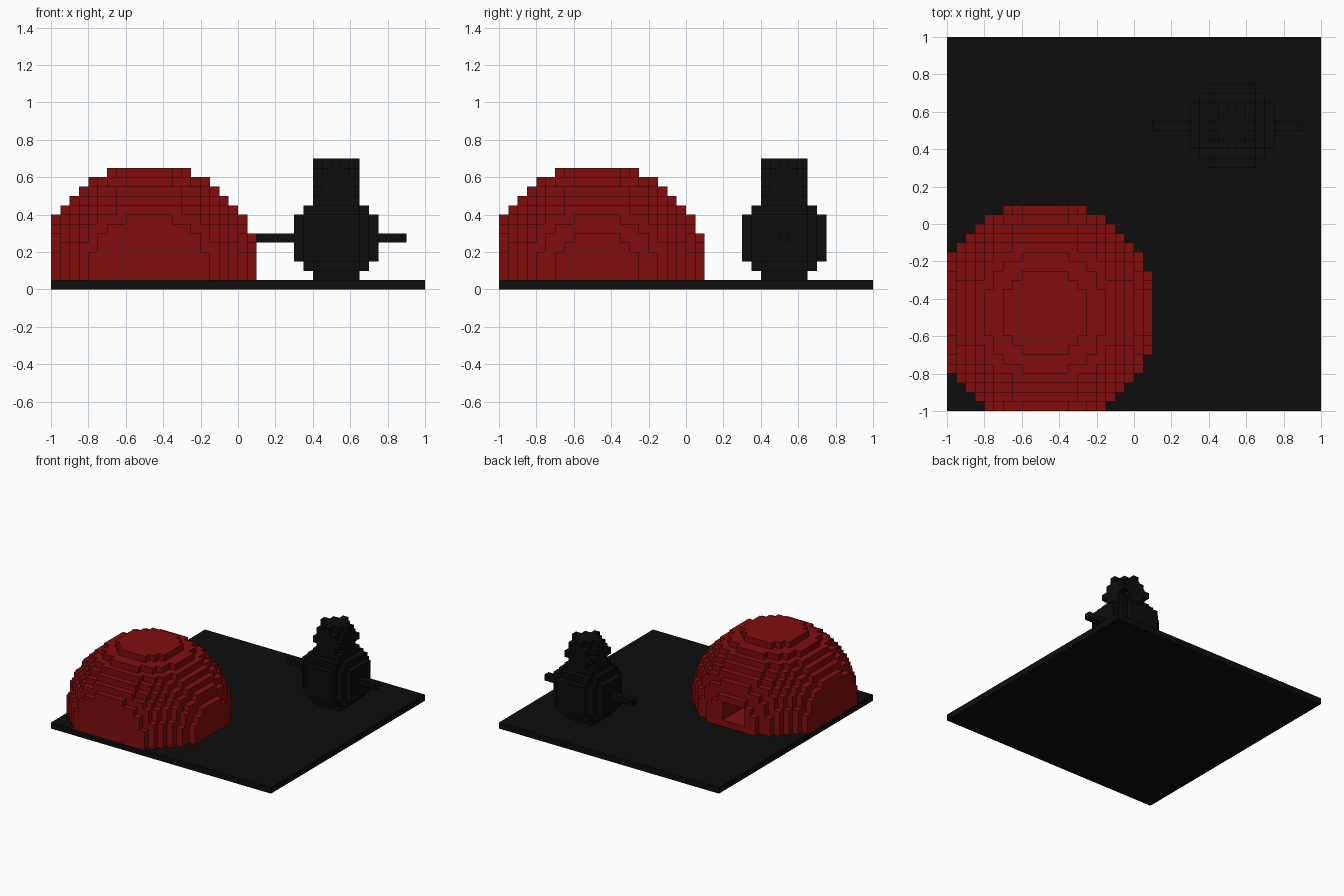
import bpy, bmesh
from mathutils import Vector

cube = bpy.data.objects.get("Cube")
if cube:
    bpy.data.objects.remove(cube, do_unlink=True)

V = 0.05      # block size
GRID = 40     # blocks along each side of the ground plate


def material(name, rgb):
    m = bpy.data.materials.new(name)
    m.diffuse_color = (*rgb, 1)
    m.use_nodes = True
    bsdf = next(n for n in m.node_tree.nodes if n.type == 'BSDF_PRINCIPLED')
    bsdf.inputs["Base Color"].default_value = (*rgb, 1)
    bsdf.inputs["Roughness"].default_value = 0.8
    return m


red = material("dark_red", (0.22, 0.004, 0.004))
black = material("near_black", (0.004, 0.004, 0.004))


def add_object(name, bm, mat):
    mesh = bpy.data.meshes.new(name)
    bm.to_mesh(mesh)
    bm.free()
    mesh.materials.append(mat)
    ob = bpy.data.objects.new(name, mesh)
    bpy.context.collection.objects.link(ob)
    return ob


def box(name, lo, hi, mat):
    """Box spanning block corner lo to block corner hi."""
    lo, hi = Vector(lo) * V, Vector(hi) * V
    bm = bmesh.new()
    bmesh.ops.create_cube(bm, size=1)
    for v in bm.verts:
        v.co = (lo + hi) / 2 + Vector(a * b for a, b in zip(v.co, hi - lo))
        v.co -= Vector((1, 1, 0))
    return add_object(name, bm, mat)


def ball_blocks(centre, radius):
    """Blocks inside a sphere, clipped to the plate."""
    cx, cy, cz = centre
    r = range(-radius, radius + 1)
    return {(cx + i, cy + j, cz + k) for i in r for j in r for k in r
            if i * i + j * j + k * k < radius * radius
            and 0 <= cx + i < GRID and 0 <= cy + j < GRID and cz + k >= 1}


def block_shell(name, blocks, mat):
    """Outer skin of a set of blocks: one quad per exposed side."""
    bm = bmesh.new()
    corners = {}

    def corner(p):
        if p not in corners:
            corners[p] = bm.verts.new((p[0] * V - 1, p[1] * V - 1, p[2] * V))
        return corners[p]

    for b in sorted(blocks):
        for axis in range(3):
            u, w = (axis + 1) % 3, (axis + 2) % 3
            for side in (0, 1):
                n = list(b)
                n[axis] += 2 * side - 1
                if tuple(n) in blocks:
                    continue
                loop = []
                for du, dw in ((0, 0), (1, 0), (1, 1), (0, 1)):
                    p = list(b)
                    p[axis] += side
                    p[u] += du
                    p[w] += dw
                    loop.append(corner(tuple(p)))
                bm.faces.new(loop if side else loop[::-1])
    return add_object(name, bm, mat)


# Ground plate
box("ground_plate", (0, 0, 0), (GRID, GRID, 1), black)

# Dome with a square tunnel opening at the back
tunnel = {(x, y, z) for x in range(8, 12) for y in range(10, 23) for z in range(2, 5)}
block_shell("dome", ball_blocks((10, 10, 1), 12) - tunnel, red)

# Snowman: body, head and two stick arms
block_shell("snowman_body", ball_blocks((30, 30, 5), 5), black)
block_shell("snowman_head", ball_blocks((30, 30, 11), 3), black)
box("right_arm", (22, 30, 5), (26, 31, 6), black)
box("left_arm", (35, 30, 5), (38, 31, 6), black)
